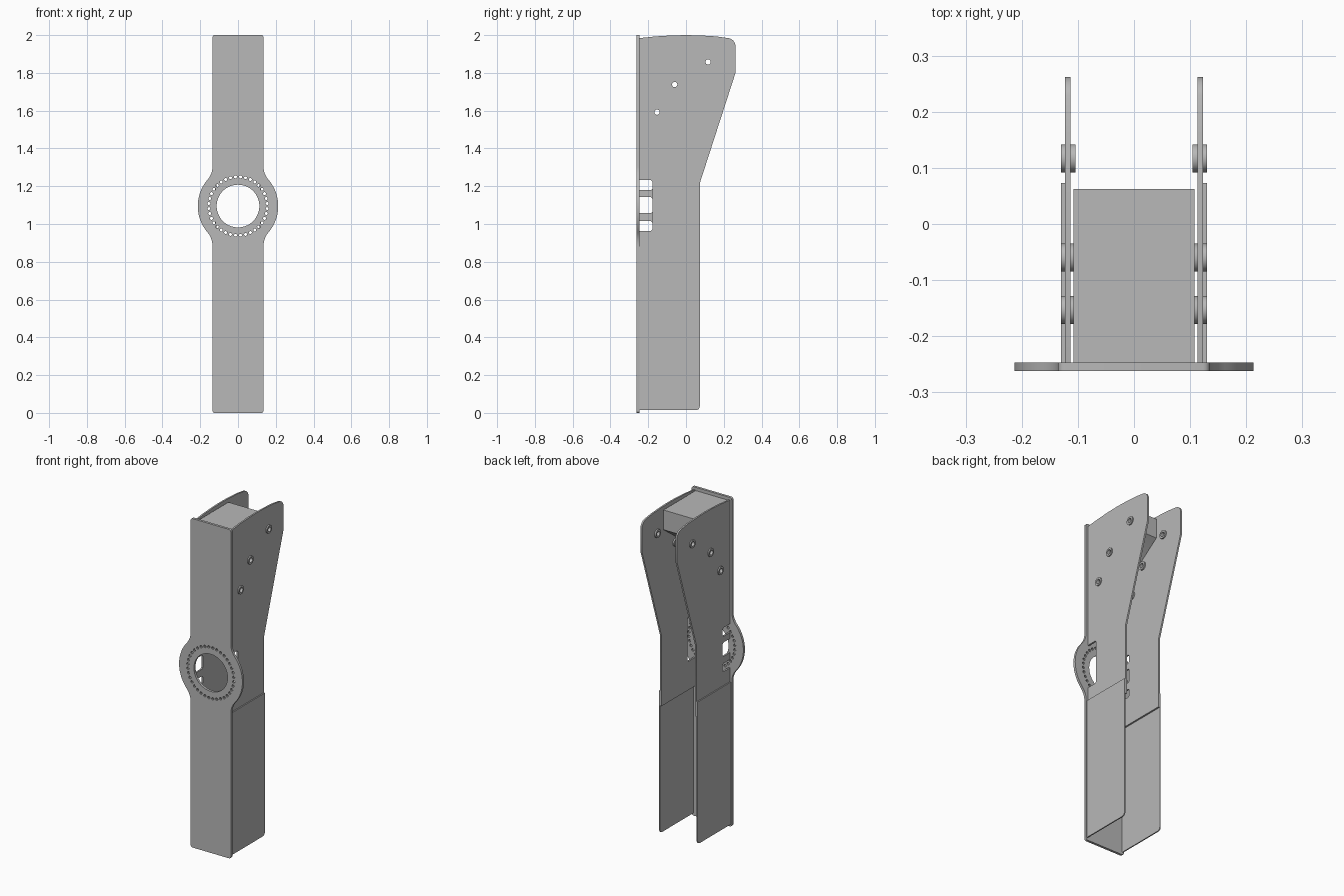
import bpy
from math import sin, cos, pi, radians, atan2
from mathutils import Matrix

cube = bpy.data.objects.get("Cube")
if cube:
    bpy.data.objects.remove(cube)

steel = bpy.data.materials.new("grey_metal")
steel.use_nodes = True
GREY = (0.48, 0.48, 0.48, 1)
steel.diffuse_color = GREY
steel.node_tree.nodes["Principled BSDF"].inputs["Base Color"].default_value = GREY

# local sheet axes -> world: side sheets lie in YZ, front sheets in XZ
SIDE = Matrix(((0, 0, 1, 0), (1, 0, 0, 0), (0, 1, 0, 0), (0, 0, 0, 1)))
FRONT = Matrix.Rotation(pi / 2, 4, 'X')


def arc(cx, cy, r, a0, a1, n):
    """Points on an arc, angles in degrees."""
    return [(cx + r * cos(radians(a0 + (a1 - a0) * i / n)),
             cy + r * sin(radians(a0 + (a1 - a0) * i / n))) for i in range(n + 1)]


def circle(cx, cy, r, n):
    return arc(cx, cy, r, 0, 360, n)[:-1]


def sheet(name, loops, thickness, axes, offset):
    """Cut a flat sheet from an outline plus hole loops."""
    curve = bpy.data.curves.new(name, 'CURVE')
    curve.dimensions = '2D'
    curve.fill_mode = 'BOTH'
    curve.extrude = thickness / 2
    for loop in loops:
        spline = curve.splines.new('POLY')
        spline.points.add(len(loop) - 1)
        for p, (u, v) in zip(spline.points, loop):
            p.co = (u, v, 0, 1)
        spline.use_cyclic_u = True
    temp = bpy.data.objects.new(name + "_outline", curve)
    bpy.context.collection.objects.link(temp)
    bpy.context.view_layer.update()
    deps = bpy.context.evaluated_depsgraph_get()
    mesh = bpy.data.meshes.new_from_object(temp.evaluated_get(deps))
    bpy.data.objects.remove(temp)
    mesh.transform(Matrix.Translation(offset) @ axes)
    mesh.materials.clear()
    mesh.materials.append(steel)
    obj = bpy.data.objects.new(name, mesh)
    bpy.context.collection.objects.link(obj)
    bpy.ops.object.select_all(action='DESELECT')
    obj.select_set(True)
    bpy.context.view_layer.objects.active = obj
    bpy.ops.object.shade_smooth_by_angle(angle=radians(30))
    return obj


# front plate: strip with a filleted ring in the middle
HALF, RING, FILLET, MID, RISE = 0.135, 0.213, 0.111, 1.095, 0.211
fx = HALF + FILLET
ang = math_deg = atan2(RISE, fx) * 180 / pi
right = (arc(HALF - 0.012, 0.012, 0.012, -90, 0, 4)
         + arc(fx, MID - RISE, FILLET, 180, 180 - ang, 8)
         + arc(0, MID, RING, -ang, ang, 24)[1:-1]
         + arc(fx, MID + RISE, FILLET, 180 + ang, 180, 8)
         + arc(HALF - 0.012, 1.988, 0.012, 0, 90, 4))
outline = right + [(-x, z) for x, z in reversed(right)]
loops = [outline, circle(0, MID, 0.113, 64)]
for i in range(36):
    a = 2 * pi * (i + 0.5) / 36
    loops.append(circle(0.155 * cos(a), MID + 0.155 * sin(a), 0.008, 10))
sheet("front_plate", loops, 0.015, FRONT, (0, -0.2545, 0))

# side plates, with notches next to the ring
FACE, BACK = -0.247, 0.073
RIVETS = [(0.117, 1.858), (-0.06, 1.738), (-0.153, 1.592)]
upper_back = [(BACK, 0.79), (BACK, 1.216), (0.262, 1.80)]
crown = (arc(0.217, 1.94, 0.045, 0, 75, 8)
         + [(0.16, 1.993), (0.08, 1.998), (0, 2.0), (-0.08, 1.998), (-0.16, 1.993), (FACE, 1.984)])
notches = {
    "left": [(0.964, 1.232)],
    "right": [(1.179, 1.232), (1.057, 1.142), (0.964, 1.015)],
}
for side, sign in (("left", 1), ("right", -1)):
    edge = []
    for low, high in notches[side]:
        edge += [(FACE, high), (-0.185, high), (-0.177, high - 0.008),
                 (-0.177, low + 0.008), (-0.185, low), (FACE, low)]
    upper = upper_back + crown + edge + [(FACE, 0.79)]
    holes = [circle(y, z, 0.014, 20) for y, z in RIVETS]
    sheet(side + "_upper_plate", [upper] + holes, 0.01, SIDE, (sign * 0.118, 0, 0))

    # lower plate overlaps the outside of the upper plate
    lower = ([(FACE, 0.88), (FACE, 0.015)]
             + arc(BACK - 0.02, 0.035, 0.02, -90, 0, 6) + [(BACK, 0.88)])
    sheet(side + "_lower_plate", [lower], 0.007, SIDE, (sign * 0.1265, 0, 0))

    # hollow rivets
    for n, (y, z) in enumerate(RIVETS, 1):
        sheet(f"{side}_rivet_{n}", [circle(y, z, 0.025, 28), circle(y, z, 0.014, 20)],
              0.026, SIDE, (sign * 0.117, 0, 0))

# folded inner bracket: top, short back flange and slanted underside
bracket = [(FACE, 1.98), (0.062, 1.98), (0.062, 1.86), (-0.08, 1.757), (-0.175, 1.61), (FACE, 1.5),
           (FACE, 1.515), (-0.182, 1.614), (-0.087, 1.763), (0.054, 1.865), (0.054, 1.972),
           (FACE, 1.972)]
sheet("inner_bracket", [bracket], 0.216, SIDE, (0, 0, 0))
